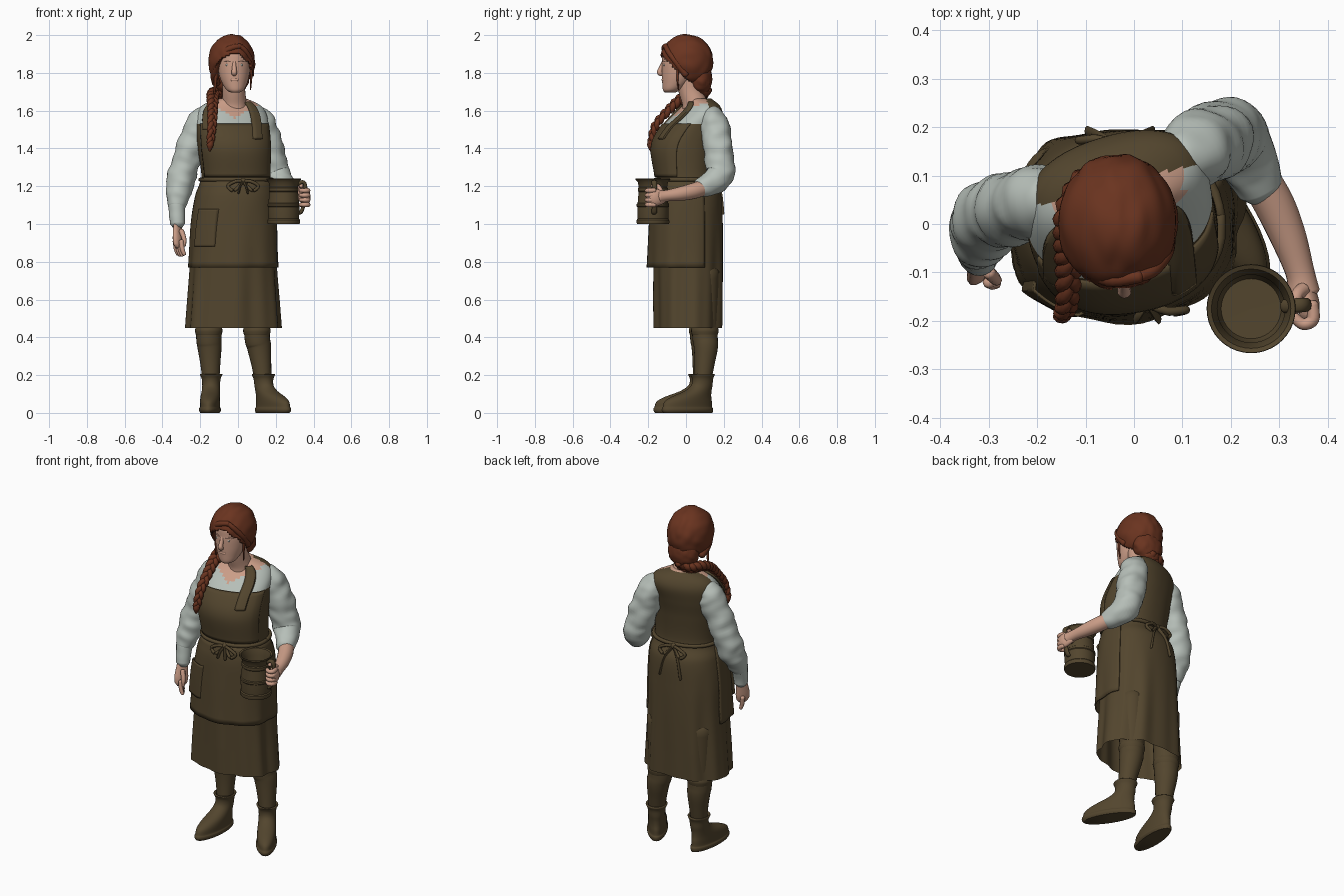
import bpy, bmesh, math
from mathutils import Vector, noise
from math import sin, cos, pi, radians

if "Cube" in bpy.data.objects:
    bpy.data.objects.remove(bpy.data.objects["Cube"])

def material(name, rgb):
    m = bpy.data.materials.new(name)
    m.diffuse_color = (*rgb, 1)
    m.use_nodes = True
    m.node_tree.nodes["Principled BSDF"].inputs["Base Color"].default_value = m.diffuse_color
    return m

BROWN = material("brown cloth and leather", (.086, .06, .027))
SHIRT = material("pale linen", (.47, .52, .48))
HAIR = material("auburn hair", (.145, .034, .014))
SKIN = material("skin", (.60, .34, .245))

# ---------- helpers ----------
def finish(name, bm, mats, rule=None, thick=0, angle=55):
    bmesh.ops.recalc_face_normals(bm, faces=bm.faces)
    if rule:
        for f in bm.faces:
            f.material_index = rule(f.calc_center_median())
    me = bpy.data.meshes.new(name)
    bm.to_mesh(me)
    bm.free()
    for m in mats if isinstance(mats, list) else [mats]:
        me.materials.append(m)
    ob = bpy.data.objects.new(name, me)
    bpy.context.collection.objects.link(ob)
    if thick:
        mod = ob.modifiers.new("thickness", 'SOLIDIFY')
        mod.thickness, mod.offset = thick, 0
    bpy.ops.object.select_all(action='DESELECT')
    ob.select_set(True)
    bpy.context.view_layer.objects.active = ob
    bpy.ops.object.shade_smooth_by_angle(angle=radians(angle))
    return ob

def grid(name, rows, mats, closed=True, caps=(True, True), **kw):
    bm = bmesh.new()
    v = [[bm.verts.new(p) for p in r] for r in rows]
    n = len(rows[0])
    for a, b in zip(v, v[1:]):
        for j in range(n if closed else n - 1):
            k = (j + 1) % n
            bm.faces.new((a[j], a[k], b[k], b[j]))
    if closed and caps[0]: bm.faces.new(v[0][::-1])
    if closed and caps[1]: bm.faces.new(v[-1])
    return finish(name, bm, mats, **kw)

def spline(tab, u):
    n = len(tab) - 1
    i = max(0, min(int(u), n - 1))
    f = u - i
    P = [tab[max(0, min(n, i + d))] for d in (-1, 0, 1, 2)]
    return [.5 * (2*b + (c-a)*f + (2*a-5*b+4*c-d)*f*f + (3*b-a-3*c+d)*f**3) for a, b, c, d in zip(*P)]

def ring_point(r, a, off=0, e=2.0):
    cx, cy, z, rx, ry, rot = r
    c, s = cos(a), sin(a)
    x = (rx + off) * math.copysign(abs(c) ** (2/e), c)
    y = (ry + off) * math.copysign(abs(s) ** (2/e), s)
    t = radians(rot)
    return Vector((cx + x*cos(t) - y*sin(t), cy + x*sin(t) + y*cos(t), z))

def loft(name, tab, mats, steps=6, n=32, **kw):
    N = (len(tab) - 1) * steps
    rows = [[ring_point(spline(tab, i/steps), 2*pi*j/n) for j in range(n)] for i in range(N + 1)]
    return grid(name, rows, mats, **kw)

def tube(name, pts, mat, n=14, steps=6, ref=(1, 0, 0), flat=(1, 1), wrinkle=0):
    N = (len(pts) - 1) * steps
    s = [spline(pts, i/steps) for i in range(N + 1)]
    P = [Vector(q[:3]) for q in s]
    R = [max(q[3], .002) for q in s]
    T = [(P[min(i+1, N)] - P[max(i-1, 0)]).normalized() for i in range(N + 1)]
    P = [P[0] - T[0]*R[0]*.5] + P + [P[-1] + T[-1]*R[-1]*.5]   # rounded ends
    R = [R[0]*.6] + R + [R[-1]*.6]
    T = [T[0]] + T + [T[-1]]
    rows = []
    for p, r, t in zip(P, R, T):
        a = t.cross(Vector(ref)).normalized()
        b = a.cross(t)
        row = []
        for j in range(n):
            w = 2*pi*j/n
            d = a*cos(w)*flat[0] + b*sin(w)*flat[1]
            q = p + d*r
            k = 1 + wrinkle*noise.noise(Vector((q.x*13 + q.z*8, q.y*13, q.z*20)))
            row.append(p + d*r*k)
        rows.append(row)
    return grid(name, rows, mat)

def ball(name, c, r, mat, keep=None, bump=0, thick=0, seg=24):
    bm = bmesh.new()
    bmesh.ops.create_uvsphere(bm, u_segments=seg, v_segments=seg*2//3, radius=1)
    for v in bm.verts:
        k = 1 + bump*noise.noise(Vector((v.co.x*4, v.co.y*1.6 + 3, v.co.z*3)))
        v.co = Vector([c[i] + r[i]*v.co[i]*k for i in range(3)])
    if keep:
        bad = [f for f in bm.faces if not keep(f.calc_center_median())]
        bmesh.ops.delete(bm, geom=bad, context='FACES')
    return finish(name, bm, mat, thick=thick)

# ---------- dress: one surface that apron, straps and ties follow ----------
BODY = [(-.025, .015, .45, .252, .178, 2), (-.025, .015, .78, .228, .182, 3), (-.022, .012, 1.0, .221, .183, 4),
        (-.015, .008, 1.15, .206, .178, 5), (-.01, -.005, 1.24, .183, .15, 7), (-.02, -.01, 1.4, .193, .165, 10),
        (-.03, .02, 1.5, .195, .152, 14), (-.035, .065, 1.58, .19, .118, 17),
        (-.035, .08, 1.63, .155, .085, 17), (-.03, .07, 1.665, .07, .06, 15)]

def body(z, a, off=0):
    lo, hi = 0, len(BODY) - 1
    for _ in range(26):
        m = (lo + hi) / 2
        lo, hi = (m, hi) if spline(BODY, m)[2] < z else (lo, m)
    fold = max(0, min(1, (1.1 - z) / .5)) * .006 * (sin(7*a) + .7*sin(12*a + 1))
    return ring_point(spline(BODY, lo), a, off + fold, 2.25)

def dress_colour(p):
    if p.y > .09 + .26*p.x or p.z < 1.525: return 0
    return 2 if p.z > 1.56 + .6*abs(p.x + .015) else 1

zs = [.45 + (1.665 - .45)*i/90 for i in range(91)]
grid("dress", [[body(z, 2*pi*j/120) for j in range(120)] for z in zs], [BROWN, SHIRT, SKIN],
     caps=(False, True), rule=dress_colour)

def patch(name, z0, z1, a0, a1, off0, off1, thick=.008, nz=16, na=48, wrap=False):
    rows = []
    for i in range(nz + 1):
        f = i/nz
        row = []
        for j in range(na + 1):
            g = j/na
            a = radians(a0 + (a1-a0)*g)
            edge = min(1, 6*min(g, 1 - g) + .25)
            if wrap: edge = .15 + .85*max(0, -sin(a))       # lies closer to the sides
            row.append(body(z0 + (z1-z0)*f, a, (off0 + (off1-off0)*f)*edge))
        rows.append(row)
    grid(name, rows, BROWN, closed=False, thick=thick)

patch("apron_skirt", .77, 1.23, -190, 20, .032, .008, wrap=True)
patch("apron_bib", 1.25, 1.53, -160, -22, .006, .006)
patch("pocket", .88, 1.08, -148, -110, .032, .026, .006)
patch("strap_right", 1.45, 1.645, -72, -54, .014, .012, .01, na=6)
patch("strap_left", 1.5, 1.645, -152, -132, .012, .012, .01, na=6)

# waist cord, bows and hanging ends
tube("waist_cord", [(*body(1.235, 2*pi*i/24, .006), .011) for i in range(25)], BROWN, n=8, steps=2, ref=(0, 0, 1))
def bow(name, a, loop, tail):
    c = body(1.225, radians(a), .012)
    out = Vector((0, -1 if c.y < 0 else 1, 0))
    ball(name + "_knot", c, (.018, .015, .018), BROWN, seg=12)
    for s in (-1, 1):
        L = [(0, .0, 0), (.5, .016, .01), (1, .014, -.3), (.6, .018, -.6), (0, 0, 0)]
        tube(name + "_loop", [(*(c + Vector((s*x*loop, 0, z*loop)) + out*y), .009) for x, y, z in L], BROWN, n=8)
        E = [(0, .0, 0), (.25, .022, -.4), (.4, .033, -1)]
        tube(name + "_end", [(*(c + Vector((s*x*tail, 0, z*tail)) + out*y), .011) for x, y, z in E], BROWN, n=8, flat=(1, .5))
bow("front_bow", -86, .08, .06)
bow("back_bow", 90, .085, .17)

# ---------- neck, head and face ----------
tube("neck", [(-.02, .055, 1.57, .075), (-.02, .045, 1.64, .066), (-.022, .02, 1.71, .06), (-.02, 0, 1.8, .06)], SKIN, n=24)
loft("head", [(-.015, -.085, 1.695, .02, .025, 0), (-.015, -.075, 1.71, .046, .047, 0), (-.018, -.052, 1.75, .068, .074, 0),
              (-.02, -.038, 1.80, .082, .09, 0), (-.02, -.03, 1.86, .086, .097, 0), (-.02, -.02, 1.92, .08, .098, 0),
              (-.02, 0, 1.965, .05, .06, 0)], SKIN)
tube("nose", [(-.02, -.118, 1.86, .009), (-.02, -.132, 1.825, .012), (-.02, -.139, 1.802, .015), (-.02, -.126, 1.793, .012)], SKIN, n=10)
ball("lips", (-.018, -.121, 1.763), (.024, .008, .009), SKIN, seg=12)
ball("chin", (-.016, -.103, 1.718), (.026, .02, .02), SKIN, seg=12)
for s in (-1, 1):
    ball("eye", (-.02 + s*.034, -.114, 1.842), (.013, .006, .006), SHIRT, seg=12)
    tube("brow", [(-.02 + s*.016, -.123, 1.858, .003), (-.02 + s*.035, -.119, 1.863, .004), (-.02 + s*.055, -.106, 1.858, .002)], SKIN, n=6, ref=(0, 0, 1))
    ball("ear", (-.02 + s*.085, -.005, 1.81), (.012, .02, .032), SKIN, seg=12)

# ---------- hair and braid ----------
ball("hair_cap", (-.033, .003, 1.86), (.117, .136, .139), HAIR, bump=.05, thick=.012, seg=64,
     keep=lambda p: p.z > 1.79 - .9*p.y - .25*abs(p.x))
ball("hair_gather", (-.035, .075, 1.77), (.092, .064, .092), HAIR, bump=.08, seg=40)
ball("braid_root", (-.05, .088, 1.705), (.06, .042, .036), HAIR, bump=.1, seg=24)
tube("fringe_left", [(.012, -.108, 1.942, .014), (-.05, -.113, 1.925, .017), (-.1, -.085, 1.875, .018), (-.125, -.035, 1.8, .021), (-.115, .02, 1.745, .022)], HAIR)
tube("fringe_right", [(.012, -.108, 1.942, .012), (.04, -.095, 1.915, .014), (.067, -.055, 1.86, .016), (.068, 0, 1.79, .018)], HAIR)
tube("loose_lock", [(.068, -.04, 1.84, .007), (.07, -.045, 1.78, .006), (.066, -.04, 1.71, .003)], HAIR, n=8)
tube("loose_lock_left", [(-.115, -.05, 1.84, .008), (-.118, -.04, 1.77, .009), (-.125, -.03, 1.69, .005)], HAIR, n=8)

BRAID = [(-.03, .1, 1.705), (-.09, .09, 1.69), (-.128, .035, 1.69), (-.135, -.03, 1.66), (-.135, -.095, 1.60), (-.138, -.163, 1.52), (-.146, -.186, 1.43)]
def strand(k):
    pts = []
    for i in range(61):
        u = i/10
        p, q = Vector(spline(BRAID, u)), Vector(spline(BRAID, min(u + .05, 6)))
        if u > 5.94: q = p + Vector((0, -.01, -.05))
        side = (q - p).cross(Vector((.5, -.6, .6))).normalized()
        nor = side.cross(q - p).normalized()
        w = u*5.2 + 2*pi*k/3
        g = 1.15 - .55*u/6
        pts.append((*(p + side*sin(w)*.019*g + nor*sin(2*w)*.009*g), .02*g))
    return pts
for k in range(3):
    tube("braid_strand", strand(k), HAIR, n=10, steps=1, ref=(.5, -.6, .6))
tube("braid_tip", [(-.146, -.186, 1.44, .016), (-.148, -.187, 1.415, .018), (-.15, -.186, 1.385, .004)], HAIR)

# ---------- sleeves, arms and hands ----------
tube("left_sleeve", [(-.16, .055, 1.575, .055), (-.198, .047, 1.535, .074), (-.235, .038, 1.44, .076), (-.28, .024, 1.32, .074),
                     (-.306, .005, 1.22, .075), (-.32, -.03, 1.135, .062), (-.325, -.05, 1.09, .046)], SHIRT, n=32, steps=9, wrinkle=.14)
tube("left_cuff", [(-.325, -.045, 1.11, .046), (-.322, -.06, 1.05, .042), (-.32, -.068, 1.0, .04)], SHIRT, n=20, wrinkle=.08)
tube("left_hand", [(-.32, -.068, 1.02, .03), (-.32, -.078, .97, .036), (-.318, -.088, .92, .042), (-.316, -.093, .89, .038)], SKIN, ref=(1, -.6, 0), flat=(1, .5))
for i in range(4):
    x, y = -.333 + i*.011, -.066 - i*.018
    tube("left_finger", [(x, y, .91, .013), (x + .006, y - .004, .865, .012), (x + .016, y - .004, .83 + .006*abs(i - 1.5), .01)], SKIN, n=8)
tube("left_thumb", [(-.3, -.1, .965, .014), (-.285, -.115, .92, .012), (-.285, -.118, .885, .009)], SKIN, n=8)

tube("right_sleeve", [(.08, .13, 1.58, .055), (.118, .145, 1.54, .074), (.15, .163, 1.45, .08), (.182, .178, 1.33, .078),
                      (.208, .174, 1.255, .075), (.24, .12, 1.212, .062), (.262, .075, 1.19, .048)], SHIRT, n=32, steps=9, wrinkle=.14)
tube("right_forearm", [(.255, .1, 1.195, .042), (.29, .04, 1.175, .042), (.32, -.03, 1.16, .037), (.343, -.1, 1.15, .03), (.35, -.14, 1.145, .034)], SKIN, n=20)
tube("right_palm", [(.348, -.12, 1.145, .036), (.36, -.16, 1.14, .046), (.362, -.185, 1.137, .042)], SKIN, ref=(1, .2, 0), flat=(1, .5))
for i in range(4):
    z = 1.177 - i*.025
    tube("right_finger", [(.368, -.165, z, .013), (.37, -.197, z, .013), (.35, -.207, z, .012), (.33, -.192, z, .011)], SKIN, n=8, ref=(0, 0, 1))
tube("right_thumb", [(.35, -.135, 1.175, .015), (.335, -.15, 1.2, .013), (.335, -.18, 1.2, .01)], SKIN, n=8)

# ---------- tankard ----------
PROFILE = [(.001, 1.0), (.084, 1.0), (.087, 1.008), (.086, 1.022), (.081, 1.028), (.083, 1.06), (.083, 1.09), (.086, 1.094), (.086, 1.106),
           (.081, 1.11), (.076, 1.17), (.079, 1.174), (.079, 1.19), (.075, 1.195), (.08, 1.222), (.092, 1.235), (.091, 1.242), (.082, 1.238),
           (.07, 1.2), (.072, 1.06), (.062, 1.03), (.001, 1.028)]
grid("tankard", [[Vector((.242 + r*cos(2*pi*j/40), -.175 + r*sin(2*pi*j/40), z)) for j in range(40)] for r, z in PROFILE], BROWN, angle=35)
tube("tankard_handle", [(.31, -.17, 1.205, .012), (.34, -.168, 1.222, .013), (.357, -.167, 1.2, .012), (.352, -.167, 1.12, .012), (.335, -.168, 1.065, .012), (.315, -.17, 1.06, .011)],
     BROWN, n=10, ref=(0, 1, 0), flat=(.8, 1.2))

# ---------- legs and boots ----------
def leg(side, knee, ankle, turn):
    kx, ky = knee
    ax, ay = ankle
    tube(side + "_leg", [(kx, ky, .75, .075), (kx, ky, .43, .068), ((kx*2 + ax)/3, ky + .005, .35, .064), ((kx + ax*2)/3, ay + .01, .26, .053), (ax, ay, .15, .042)], BROWN, n=24)
    tube(side + "_knee_band", [(kx, ky, .45, .07), (kx, ky, .435, .073), (kx, ky, .415, .069)], BROWN, n=24)
    d = Vector((sin(radians(turn)), -cos(radians(turn))))
    R = [(.092, 0, .15, .05), (.095, .012, .156, .057), (.095, .024, .155, .056), (.095, .032, .15, .052), (.09, .06, .144, .052),
         (.07, .085, .12, .051), (.03, .115, .08, .048), (.005, .145, .06, .047), (0, .18, .058, .05), (0, .203, .067, .06), (0, .205, .055, .05), (0, .18, .045, .04)]
    loft(side + "_boot", [(ax + d.x*f, ay + d.y*f, z, w, l, turn) for f, z, l, w in R], BROWN, steps=3)
    for f, z in ((.065, .1), (.045, .125)):                      # laces
        c = Vector((ax + d.x*f, ay + d.y*f, z))
        s = Vector((d.y, -d.x, 0))
        tube(side + "_lace", [(*(c + s*k*.035 + Vector((d.x, d.y, 0))*(.03 - .02*abs(k))), .006) for k in (-1, 0, 1)], BROWN, n=6, ref=(0, 0, 1))
leg("left", (-.155, .088), (-.142, .078), -4)
leg("right", (.1, .1), (.135, .088), 32)
